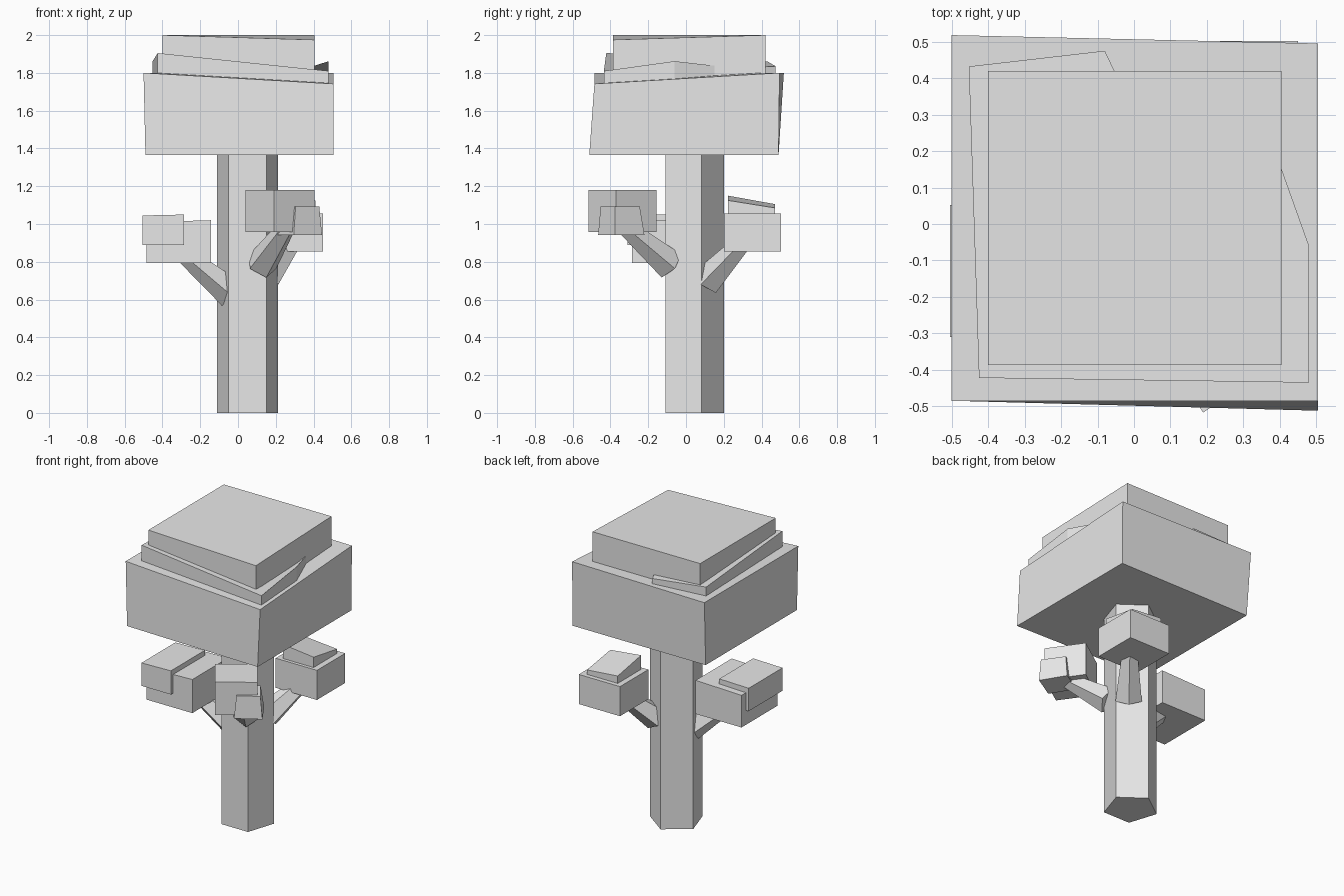
import bpy, bmesh, math
from mathutils import Vector

if "Cube" in bpy.data.objects:
    bpy.data.objects.remove(bpy.data.objects["Cube"])

grey = bpy.data.materials.new("plain_grey")
grey.diffuse_color = (0.8, 0.8, 0.8, 1)
grey.use_nodes = True
grey.node_tree.nodes["Principled BSDF"].inputs["Base Color"].default_value = grey.diffuse_color


def finish(name, bm):
    """Turn a bmesh into a flat-shaded grey object."""
    bmesh.ops.recalc_face_normals(bm, faces=bm.faces)
    me = bpy.data.meshes.new(name)
    bm.to_mesh(me)
    bm.free()
    me.materials.append(grey)
    ob = bpy.data.objects.new(name, me)
    bpy.context.collection.objects.link(ob)
    return ob


def prism(name, outline, bottom, tops, top_outline=None):
    """Upright block from a plan outline, flat bottom and a height per top corner."""
    bm = bmesh.new()
    n = len(outline)
    if not isinstance(tops, (list, tuple)):
        tops = [tops] * n
    low = [bm.verts.new((x, y, bottom)) for x, y in outline]
    high = [bm.verts.new((x, y, z)) for (x, y), z in zip(top_outline or outline, tops)]
    bm.faces.new(low[::-1])
    bm.faces.new(high)
    for i in range(n):
        j = (i + 1) % n
        bm.faces.new((low[i], low[j], high[j], high[i]))
    return finish(name, bm)


def rect(x0, x1, y0, y1):
    """Corners: front left, front right, back right, back left."""
    return [(x0, y0), (x1, y0), (x1, y1), (x0, y1)]


def branch(name, start, end, r0=0.085, r1=0.045):
    """Tapered five-sided limb between two points."""
    a, b = Vector(start), Vector(end)
    d = b - a
    side = d.cross(Vector((0, 0, 1))).normalized()
    up = side.cross(d).normalized()
    bm = bmesh.new()
    rings = []
    for c, r in ((a, r0), (b, r1)):
        rings.append([bm.verts.new(c + r * (math.sin(t) * side - math.cos(t) * up))
                      for t in (2 * math.pi * k / 5 for k in range(5))])
    bm.faces.new(rings[0])
    bm.faces.new(rings[1])
    for i in range(5):
        j = (i + 1) % 5
        bm.faces.new((rings[0][i], rings[0][j], rings[1][j], rings[1][i]))
    return finish(name, bm)


# Five-sided trunk, pointed towards the back
angles = [math.pi / 2 + 2 * math.pi * k / 5 for k in range(5)]
prism("trunk", [(0.05 + 0.17 * math.cos(t), 0.03 + 0.17 * math.sin(t)) for t in angles], 0, 1.45)

# Main crown: three stacked, slightly skewed blocks
prism("crown_lower",
      [(-0.49, -0.485), (0.505, -0.512), (0.505, 0.49), (-0.49, 0.49)], 1.365,
      [1.8, 1.742, 1.8, 1.8],
      [(-0.5, -0.485), (0.505, -0.485), (0.505, 0.495), (-0.5, 0.518)])
prism("crown_middle",
      [(-0.425, -0.422), (0.48, -0.435), (0.48, -0.06), (0.38, 0.22),
       (-0.03, 0.37), (-0.08, 0.475), (-0.453, 0.432)], 1.71,
      [1.905, 1.81, 1.862, 1.83, 1.83, 1.835, 1.86])
prism("crown_top", rect(-0.4, 0.405, -0.387, 0.42), 1.75, [2.0, 1.975, 2.0, 2.0])

# Left limb and its leaf blocks
branch("left_branch", (-0.035, 0.0, 0.635), (-0.32, -0.09, 0.87))
prism("left_leaf_block", rect(-0.485, -0.142, -0.285, 0.1), 0.793, [1.01, 1.02, 1.02, 1.01])
prism("left_leaf_cap", rect(-0.505, -0.285, -0.31, 0.052), 0.89, [1.045, 1.05, 1.05, 1.045])

# Front limb and its turned leaf blocks
branch("front_branch", (0.125, -0.085, 0.785), (0.27, -0.34, 1.0))
prism("front_leaf_block", [(0.19, -0.517), (0.405, -0.37), (0.255, -0.155), (0.04, -0.305)],
      0.957, 1.18)
prism("front_leaf_cap", [(0.295, -0.465), (0.445, -0.375), (0.35, -0.22), (0.2, -0.31)],
      0.942, 1.093,
      [(0.305, -0.452), (0.43, -0.375), (0.34, -0.245), (0.215, -0.32)])

# Back right limb and its leaf blocks
branch("back_branch", (0.14, 0.115, 0.7), (0.31, 0.33, 0.93))
prism("back_leaf_block", rect(0.142, 0.45, 0.2, 0.502), 0.855, 1.055)
prism("back_leaf_cap", rect(0.18, 0.41, 0.222, 0.472), 1.0, [1.15, 1.125, 1.085, 1.105])
